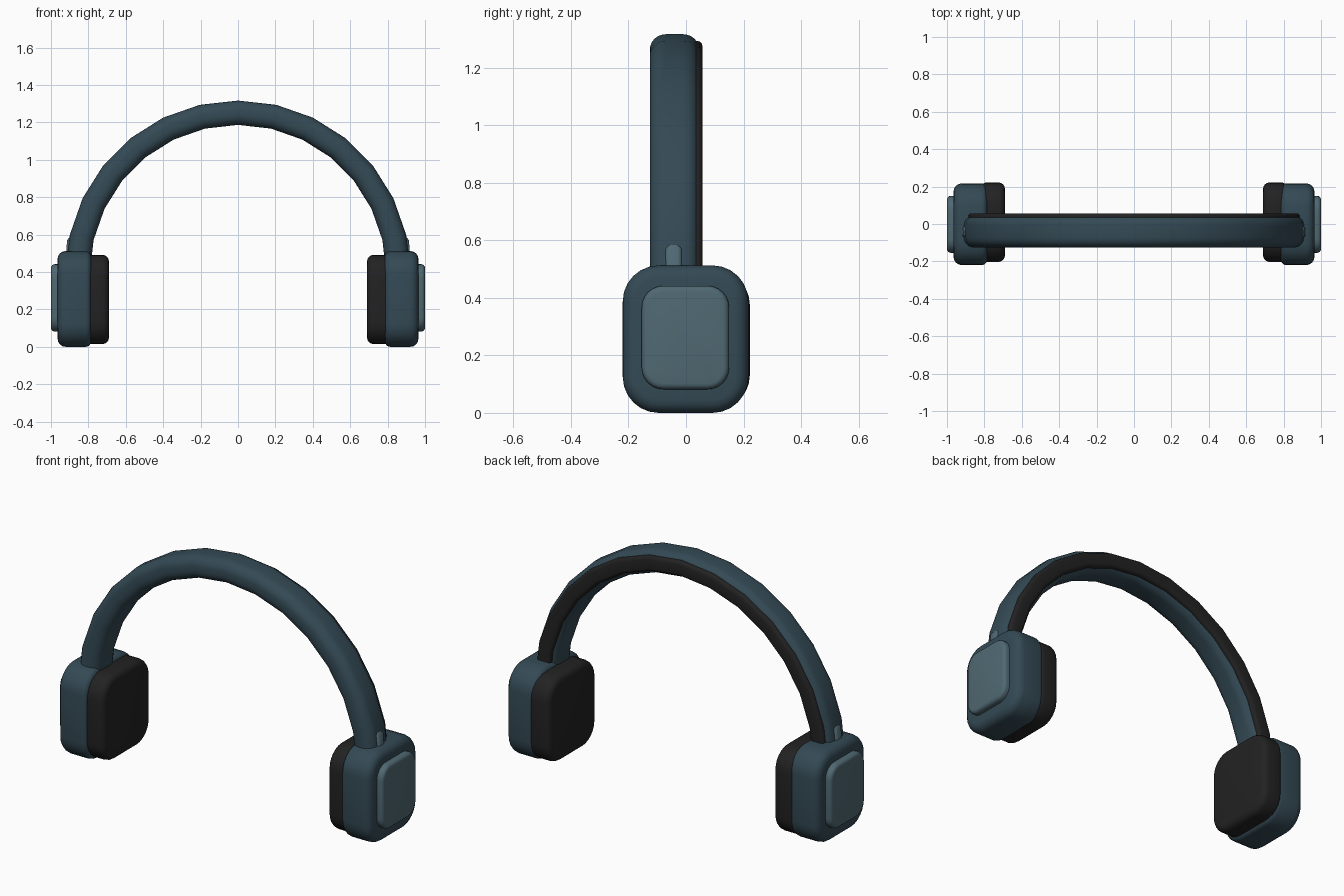
import bpy, bmesh, math

cube = bpy.data.objects.get("Cube")
if cube:
    bpy.data.objects.remove(cube, do_unlink=True)


def material(name, rgb):
    m = bpy.data.materials.new(name)
    m.use_nodes = True
    m.diffuse_color = (*rgb, 1)
    bsdf = next(n for n in m.node_tree.nodes if n.type == 'BSDF_PRINCIPLED')
    bsdf.inputs["Base Color"].default_value = (*rgb, 1)
    bsdf.inputs["Roughness"].default_value = 0.6
    return m


SLATE = material("slate blue", (0.034, 0.068, 0.090))
BLACK = material("soft black", (0.016, 0.016, 0.016))
STEEL = material("pale steel blue", (0.080, 0.140, 0.170))


def loft(name, rings, mat, mirror=False, angle=40):
    """Skin a list of closed rings, cap both ends and shade smoothly."""
    bm = bmesh.new()
    loops = [[bm.verts.new(p) for p in ring] for ring in rings]
    n = len(loops[0])
    for a, b in zip(loops, loops[1:]):
        for i in range(n):
            j = (i + 1) % n
            bm.faces.new((a[i], a[j], b[j], b[i]))
    bm.faces.new(loops[0])
    bm.faces.new(loops[-1])
    bmesh.ops.recalc_face_normals(bm, faces=bm.faces)
    me = bpy.data.meshes.new(name)
    bm.to_mesh(me)
    bm.free()
    me.materials.append(mat)
    ob = bpy.data.objects.new(name, me)
    bpy.context.collection.objects.link(ob)
    if mirror:
        ob.modifiers.new("both sides", 'MIRROR').use_axis[0] = True
    bpy.ops.object.select_all(action='DESELECT')
    ob.select_set(True)
    bpy.context.view_layer.objects.active = ob
    bpy.ops.object.shade_smooth_by_angle(angle=math.radians(angle))
    return ob


def rounded_rect(half_u, half_v, r, steps=6):
    """Outline of a rounded rectangle about the origin."""
    pts = []
    for k, (su, sv) in enumerate(((1, 1), (-1, 1), (-1, -1), (1, -1))):
        for s in range(steps + 1):
            t = math.pi / 2 * (k + s / steps)
            pts.append((su * (half_u - r) + r * math.cos(t),
                        sv * (half_v - r) + r * math.sin(t)))
    return pts


def pillow(name, x0, x1, y0, y1, z0, z1, corner, edge_in, edge_out, mat):
    """Rounded slab facing sideways, with separate inner and outer edge radii."""
    cy, cz = (y0 + y1) / 2, (z0 + z1) / 2
    steps = 4
    stations = []
    for s in range(steps + 1):
        t = math.pi / 2 * s / steps
        stations.append((x0 + edge_in * (1 - math.cos(t)), edge_in * (1 - math.sin(t))))
    for s in range(steps + 1):
        t = math.pi / 2 * s / steps
        stations.append((x1 - edge_out * (1 - math.sin(t)), edge_out * (1 - math.cos(t))))
    rings = [[(x, cy + u, cz + v) for u, v in
              rounded_rect((y1 - y0) / 2 - d, (z1 - z0) / 2 - d, corner - d)]
             for x, d in stations]
    return loft(name, rings, mat, mirror=True)


def arch(name, section, mat, segments=14, radius=0.857, height=0.395):
    """Sweep a (y, radial) section over a half circle."""
    rings = []
    for i in range(segments + 1):
        t = math.pi * i / segments
        rings.append([((radius + v) * math.cos(t), y, height + (radius + v) * math.sin(t))
                      for y, v in section])
    return loft(name, rings, mat, angle=50)


# Headband and the dark strip along its back
arch("headband", [(u - 0.04, v) for u, v in rounded_rect(0.086, 0.065, 0.055)], SLATE)
arch("headband_pad", [(u + 0.025, v) for u, v in rounded_rect(0.032, 0.042, 0.018, 3)], BLACK)

# Ear cups, cushions and outer plates
pillow("ear_cups", 0.785, 0.965, -0.22, 0.217, 0.0, 0.513, 0.125, 0.03, 0.045, SLATE)
pillow("ear_cushions", 0.69, 0.81, -0.203, 0.222, 0.015, 0.492, 0.115, 0.035, 0.02, BLACK)
pillow("outer_plates", 0.94, 1.0, -0.154, 0.15, 0.082, 0.442, 0.075, 0.01, 0.02, STEEL)

# Small sliders between cups and headband
sliders = []
for z, x, d in ((0.42, 0.895, 0), (0.57, 0.884, 0), (0.584, 0.882, 0.008)):
    sliders.append([(x + u, -0.043 + v, z) for u, v in
                    rounded_rect(0.03 - d, 0.029 - d, 0.016, 3)])
loft("sliders", sliders, STEEL, mirror=True)
